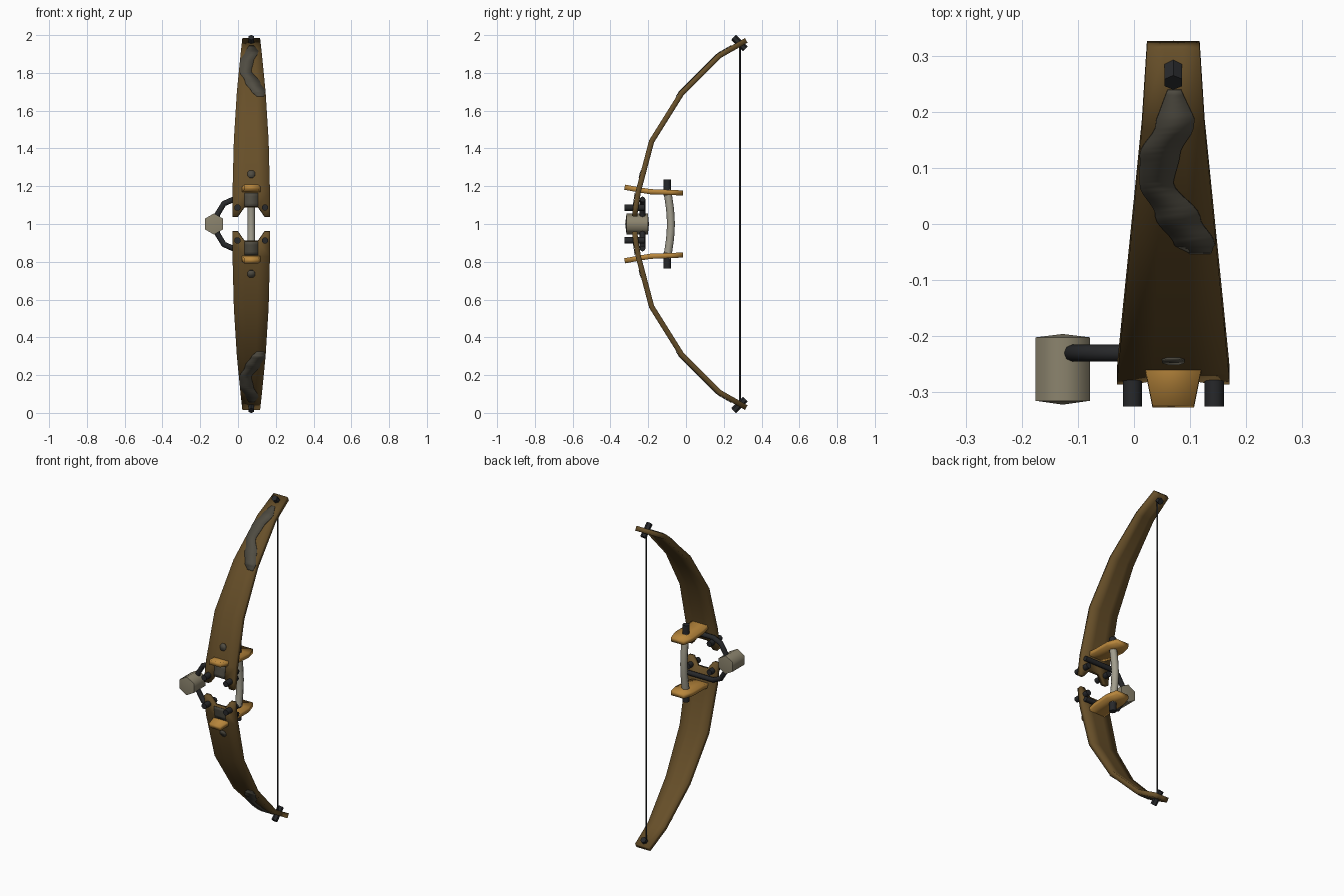
import bpy, bmesh, math
from mathutils import Vector

cube = bpy.data.objects.get("Cube")
if cube:
    bpy.data.objects.remove(cube, do_unlink=True)

CX = 0.07          # centre line of the bow
THICK = 0.028      # limb thickness


def material(name, rgb):
    m = bpy.data.materials.new(name)
    m.use_nodes = True
    m.diffuse_color = (*rgb, 1)
    bsdf = next(n for n in m.node_tree.nodes if n.type == 'BSDF_PRINCIPLED')
    bsdf.inputs["Base Color"].default_value = (*rgb, 1)
    return m


BROWN = material("brown wood", (0.135, 0.078, 0.022))
GOLD = material("golden wood", (0.48, 0.24, 0.045))
IRON = material("dark iron", (0.02, 0.021, 0.023))
GREY = material("grey paint", (0.08, 0.073, 0.055))
STONE = material("beige stone", (0.26, 0.23, 0.155))
BONE = material("pale grip", (0.36, 0.34, 0.27))


def finish(bm, name, mat, thickness=0, mirror=True, angle=35):
    """Turn a bmesh (z measured from mid height) into an object."""
    bmesh.ops.recalc_face_normals(bm, faces=bm.faces)
    me = bpy.data.meshes.new(name)
    bm.to_mesh(me)
    bm.free()
    me.materials.append(mat)
    ob = bpy.data.objects.new(name, me)
    bpy.context.collection.objects.link(ob)
    ob.location = (CX, 0, 1)
    bpy.ops.object.select_all(action='DESELECT')
    ob.select_set(True)
    bpy.context.view_layer.objects.active = ob
    bpy.ops.object.shade_smooth_by_angle(angle=math.radians(angle))
    if thickness:
        s = ob.modifiers.new("Solidify", 'SOLIDIFY')
        s.thickness, s.offset = thickness, 0
        s.use_even_offset = True
    if mirror:
        m = ob.modifiers.new("Mirror", 'MIRROR')
        m.use_axis = (False, False, True)
        m.use_mirror_merge = False
    return ob


def rod(bm, a, b, radius, sides=12):
    """Closed cylinder between two points."""
    a, b = Vector(a), Vector(b)
    rot = (b - a).to_track_quat('Z', 'Y').to_matrix().to_4x4()
    rot.translation = (a + b) / 2
    bmesh.ops.create_cone(bm, cap_ends=True, segments=sides, radius1=radius,
                          radius2=radius, depth=(b - a).length, matrix=rot)


def tube(name, points, radius, mat, kind='POLY'):
    """Round bar along a path."""
    cu = bpy.data.curves.new(name, 'CURVE')
    cu.dimensions = '3D'
    cu.bevel_depth, cu.bevel_resolution, cu.use_fill_caps = radius, 2, True
    sp = cu.splines.new(kind)
    sp.points.add(len(points) - 1)
    for p, co in zip(sp.points, points):
        p.co = (*co, 1)
    cu.materials.append(mat)
    ob = bpy.data.objects.new(name, cu)
    ob.location = (CX, 0, 1)
    bpy.context.collection.objects.link(ob)


# Limb rows: y, height above middle, half width, inner half width
ROWS = [(-0.272, 0.04, 0.1, 0.07), (-0.266, 0.09, 0.1, 0.035),
        (-0.253, 0.17, 0.099, 0.035), (-0.182, 0.438, 0.092, 0.032),
        (-0.023, 0.692, 0.076, 0.027), (0.178, 0.892, 0.056, 0.02),
        (0.319, 0.972, 0.047, 0.016)]

# Limbs with a forked root
bm = bmesh.new()
grid = [[bm.verts.new((x, y, z)) for x in (-w, -i, i, w)] for y, z, w, i in ROWS]
for r in range(len(grid) - 1):
    for c in range(3):
        if r == 0 and c == 1:
            continue
        bm.faces.new((grid[r][c], grid[r][c + 1], grid[r + 1][c + 1], grid[r + 1][c]))
finish(bm, "limbs", BROWN, THICK)

# Outer face of the limb, used to lay paint on it
front = []
for k, row in enumerate(ROWS):
    p, n = ROWS[max(k - 1, 0)], ROWS[min(k + 1, len(ROWS) - 1)]
    d = Vector((n[0] - p[0], n[1] - p[1])).normalized()
    front.append(Vector(row[:2]) + Vector((-d.y, d.x)) * (THICK / 2 + 0.002))


def on_front(z):
    for a, b in zip(front, front[1:]):
        if z <= b.y:
            break
    return a.x + (b.x - a.x) * (z - a.y) / (b.y - a.y)


def paint(name, outline, steps):
    """Thin painted strip: outline rows are height, centre, half width."""
    bm = bmesh.new()
    last = None
    for (z0, c0, w0), (z1, c1, w1) in zip(outline, outline[1:]):
        for s in range(steps + 1):
            t = s / steps
            e = t * t * (3 - 2 * t)
            z, c, w = z0 + (z1 - z0) * t, c0 + (c1 - c0) * e, w0 + (w1 - w0) * t
            pair = [bm.verts.new((c + q * w, on_front(z), z)) for q in (-1, 1)]
            if last and s:
                bm.faces.new((last[0], last[1], pair[1], pair[0]))
            last = pair
    bmesh.ops.remove_doubles(bm, verts=bm.verts, dist=0.0005)
    finish(bm, name, GREY, 0.003)


paint("winding_stripes", [(0.675, 0.048, 0.018), (0.70, 0.038, 0.036),
                          (0.75, 0.008, 0.04), (0.81, -0.03, 0.03),
                          (0.86, -0.024, 0.036), (0.915, 0.004, 0.034),
                          (0.945, 0.002, 0.012)], 6)
paint("root_patches", [(0.092, 0, 0.036), (0.165, 0, 0.036)], 4)
paint("paint_spots", [(0.245, 0, 0.01), (0.257, 0, 0.02),
                      (0.272, 0, 0.02), (0.284, 0, 0.01)], 2)

# Golden cross plates through the limbs: y, height, half width
bm = bmesh.new()
last = None
for y, z, w in [(-0.325, 0.195, 0.037), (-0.255, 0.182, 0.051), (-0.19, 0.171, 0.056),
                (-0.08, 0.167, 0.06), (-0.016, 0.164, 0.042)]:
    pair = [bm.verts.new((q * w, y, z)) for q in (-1, 1)]
    if last:
        bm.faces.new((last[0], last[1], pair[1], pair[0]))
    last = pair
finish(bm, "cross_plates", GOLD, 0.027)

# Root bolts, grip end caps and tip pins
bm = bmesh.new()
for side in (-1, 1):
    rod(bm, (side * 0.073, -0.325, 0.087), (side * 0.073, -0.22, 0.087), 0.017)
finish(bm, "root_bolts", IRON)
bm = bmesh.new()
rod(bm, (0, -0.1, 0.15), (0, -0.1, 0.235), 0.02)
finish(bm, "grip_caps", IRON)
bm = bmesh.new()
rod(bm, (0, 0.252, 0.988), (0, 0.314, 0.927), 0.018, 6)
finish(bm, "tip_pins", IRON)

# Curved grip
grip = [(0, -0.1 + 0.02 * math.cos(t * math.pi / 8), t * 0.045) for t in range(-4, 5)]
tube("grip", grip, 0.021, BONE)

# Bent iron arm carrying the counterweight
half = [(0.09, 0.13), (-0.095, 0.13), (-0.145, 0.108), (-0.18, 0.05)]
arm = [(x, -0.23, z) for x, z in half] + [(x, -0.23, -z) for x, z in reversed(half)]
tube("side_arm", arm, 0.015, IRON)

# Six-sided counterweight with shallow pointed ends
bm = bmesh.new()
rings = []
for y, r in ((-0.315, 0.056), (-0.202, 0.056)):
    rings.append([bm.verts.new((-0.197 + r * math.sin(k * math.pi / 3), y,
                                r * math.cos(k * math.pi / 3))) for k in range(6)])
tips = [bm.verts.new((-0.197, y, 0)) for y in (-0.322, -0.196)]
for k in range(6):
    j = (k + 1) % 6
    bm.faces.new((rings[0][k], rings[0][j], rings[1][j], rings[1][k]))
    for ring, tip in zip(rings, tips):
        bm.faces.new((ring[k], ring[j], tip))
finish(bm, "counterweight", STONE, mirror=False, angle=65)

# Bowstring
tube("bowstring", [(0, 0.285, -0.955), (0, 0.285, 0.955)], 0.005, IRON)
